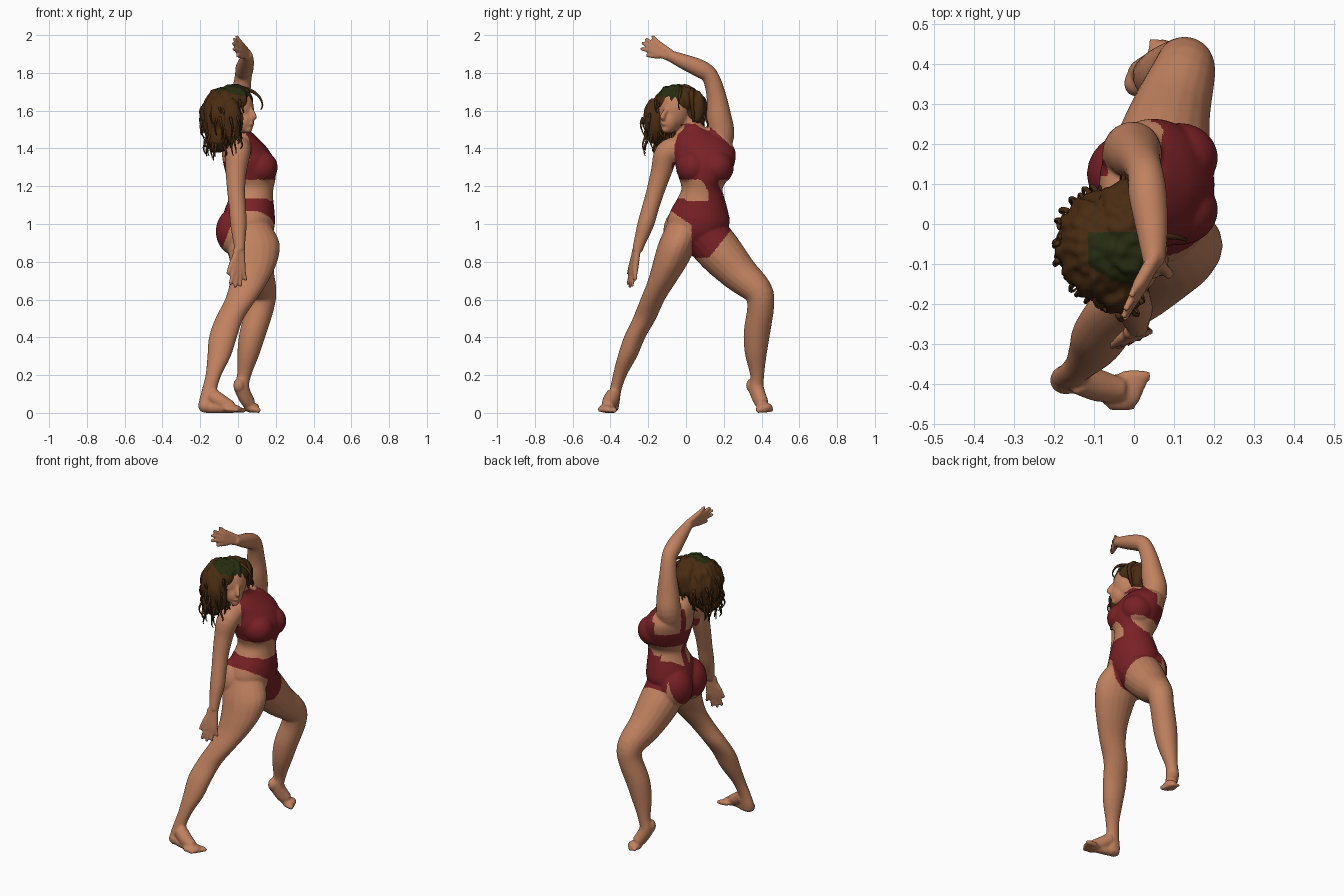
import bpy, bmesh, math, random
from mathutils import Vector, Matrix, noise

random.seed(4)


def material(name, rgb):
    m = bpy.data.materials.new(name)
    m.diffuse_color = (*rgb, 1)
    return m


skin = material("skin", (0.53, 0.22, 0.115))
red = material("swimsuit red", (0.19, 0.015, 0.019))
brown = material("hair brown", (0.068, 0.025, 0.006))
green = material("dark green", (0.021, 0.025, 0.005))


def smooth_path(pts, steps=4):
    """Catmull-Rom interpolation of points that also carry radii."""
    p = [Vector(q) for q in pts]
    out = []
    for i in range(len(p) - 1):
        a, b, c, d = p[max(i - 1, 0)], p[i], p[i + 1], p[min(i + 2, len(p) - 1)]
        for k in range(steps):
            t = k / steps
            out.append(0.5 * (2 * b + (c - a) * t + (2 * a - 5 * b + 4 * c - d) * t * t
                              + (3 * b - a - 3 * c + d) * t ** 3))
    return out + [p[-1]]


def tube(bm, pts, sides=20, steps=4):
    """Closed tube. (x,y,z,r): rings square to the path; (x,y,z,rx,ry): level rings."""
    path = smooth_path(pts, steps)
    u, v, old, rings = Vector((1, 0, 0)), Vector((0, 1, 0)), None, []
    for i, q in enumerate(path):
        c = Vector(q[:3])
        if len(q) == 4:
            t = (Vector(path[min(i + 1, len(path) - 1)][:3]) - Vector(path[max(i - 1, 0)][:3])).normalized()
            r = (old or Vector((0, 0, 1))).rotation_difference(t)
            u, v, old = r @ u, r @ v, t
        rx, ry = q[3], q[-1]
        rings.append([bm.verts.new(c + u * rx * math.cos(a) + v * ry * math.sin(a))
                      for a in (2 * math.pi * k / sides for k in range(sides))])
    for a, b in zip(rings, rings[1:]):
        for k in range(sides):
            j = (k + 1) % sides
            bm.faces.new((a[k], a[j], b[j], b[k]))
    bm.faces.new(rings[0][::-1])
    bm.faces.new(rings[-1])


def ball(bm, c, r):
    m = Matrix.Translation(c) @ Matrix.Diagonal((*r, 1))
    bmesh.ops.create_uvsphere(bm, u_segments=24, v_segments=16, radius=1, matrix=m)


def finish(bm, name, mats, voxel=0, iterations=0):
    bmesh.ops.recalc_face_normals(bm, faces=bm.faces)
    me = bpy.data.meshes.new(name)
    bm.to_mesh(me)
    bm.free()
    ob = bpy.data.objects.new(name, me)
    bpy.context.collection.objects.link(ob)
    if voxel:
        rm = ob.modifiers.new("Blend", 'REMESH')
        rm.mode, rm.voxel_size = 'VOXEL', voxel
        sm = ob.modifiers.new("Soften", 'SMOOTH')
        sm.factor, sm.iterations = 0.5, iterations
        dg = bpy.context.evaluated_depsgraph_get()
        ob.data = bpy.data.meshes.new_from_object(ob.evaluated_get(dg))
        ob.modifiers.clear()
    ob.data.materials.clear()
    for m in mats:
        ob.data.materials.append(m)
    for p in ob.data.polygons:
        p.use_smooth, p.material_index = True, 0
    return ob


def hand(bm, wrist, direction, side, thumb, length):
    """Four fingers that merge into a palm, and a thumb."""
    w, d, s = Vector(wrist), Vector(direction).normalized(), Vector(side).normalized()
    for k, l in zip((-1.5, -0.5, 0.5, 1.5), (0.93, 1, 0.97, 0.82)):
        knuckle = w + d * length * 0.5 + s * k * 0.017
        tip = w + d * length * l + s * k * 0.03
        tube(bm, [(*(w + s * k * 0.01), 0.018), (*knuckle, 0.016),
                  (*((knuckle + tip) / 2), 0.0115), (*tip, 0.009)], 10)
    tube(bm, [(*(w + d * 0.015), 0.018), (*(w + d * length * 0.32 + s * thumb * 0.035), 0.015),
              (*(w + d * length * 0.65 + s * thumb * 0.062), 0.009)], 10)


body = bmesh.new()
# Torso and neck
tube(body, [(.05, .05, .85, .06, .05), (.05, .06, .93, .125, .125), (.055, .065, 1.0, .14, .165),
            (.06, .07, 1.07, .133, .152), (.07, .08, 1.14, .116, .123), (.075, .085, 1.19, .113, .109),
            (.07, .095, 1.25, .13, .135), (.058, .1, 1.33, .138, .16), (.035, .1, 1.4, .122, .157),
            (.01, .07, 1.46, .09, .135), (-.005, .035, 1.51, .058, .07), (-.005, 0, 1.57, .05, .05)], 32)
for y in (.035, .165):
    ball(body, (.112, y, 1.3), (.098, .088, .092))
for y in (-.015, .125):
    ball(body, (-.005, y, .96), (.113, .105, .13))
# Head, jaw, nose, lips
ball(body, (-.005, -.06, 1.605), (.09, .085, .115))
ball(body, (.032, -.088, 1.545), (.055, .052, .065))
ball(body, (.052, -.105, 1.503), (.025, .025, .022))
tube(body, [(.07, -.102, 1.61, .01), (.087, -.125, 1.567, .014), (.078, -.112, 1.552, .008)], 10)
ball(body, (.07, -.115, 1.53), (.016, .017, .011))
# Lowered arm and hand
tube(body, [(.01, -.03, 1.41, .06), (0, -.1, 1.375, .066), (-.01, -.13, 1.28, .056),
            (-.01, -.16, 1.18, .048), (-.003, -.187, 1.09, .045), (.003, -.213, 1.0, .044),
            (.006, -.24, .92, .034), (.01, -.258, .86, .027)])
hand(body, (.005, -.262, .865), (-.03, -.15, -1), (.9, .38, 0), -1, .205)
# Raised arm and hand
tube(body, [(0, .14, 1.38, .08), (-.005, .183, 1.47, .073), (.005, .174, 1.57, .066),
            (.015, .16, 1.68, .052), (.028, .128, 1.782, .045), (.034, .075, 1.822, .048),
            (.045, -.015, 1.861, .04), (.05, -.1, 1.897, .027)])
hand(body, (.05, -.09, 1.895), (-.42, -.75, .42), (.1, .5, .85), -1, .175)
# Straight leg
tube(body, [(.055, -.01, 1.0, .115, .09), (.08, -.045, .9, .14, .1), (.082, -.08, .8, .126, .094),
            (.06, -.125, .7, .102, .077), (.014, -.177, .6, .083, .065), (-.045, -.22, .5, .075, .062),
            (-.08, -.272, .4, .074, .057), (-.1, -.31, .3, .062, .052), (-.13, -.35, .2, .042, .037),
            (-.152, -.373, .12, .04, .031), (-.163, -.385, .05, .046, .033), (-.165, -.387, .012, .038, .028)])
# Bent leg
tube(body, [(.05, .08, .97, .125), (.068, .18, .85, .12), (.092, .28, .74, .1),
            (.125, .38, .645, .079), (.12, .395, .56, .071), (.08, .376, .43, .07),
            (.055, .37, .32, .059), (.032, .377, .2, .037), (.022, .375, .13, .038),
            (.06, .405, .05, .034)])
# Flat foot
ball(body, (-.17, -.392, .035), (.04, .034, .035))
tube(body, [(-.14, -.385, .095, .04), (-.085, -.405, .055, .04), (-.03, -.415, .03, .03)])
tube(body, [(-.16, -.39, .028, .03), (-.09, -.41, .028, .03), (-.03, -.42, .024, .025)])
ball(body, (-.035, -.42, .022), (.055, .046, .022))
# Foot on its toes
ball(body, (.005, .352, .145), (.03, .034, .04))
tube(body, [(.01, .36, .13, .032), (.04, .385, .07, .032), (.07, .41, .03, .028)])
ball(body, (.072, .415, .028), (.042, .044, .027))
for k in range(5):
    r = .015 - .0015 * k
    x, y = .022 - .009 * k, -.38 - .0195 * k
    tube(body, [(x - .05, y, .018, r), (x, y, .014, r), (x + .018, y, .012, r * .7)], 10)
    x, y = .105 - .007 * k, .385 + .017 * k
    tube(body, [(x - .04, y, .022, r), (x, y, .014, r), (x + .014, y, .012, r * .7)], 10)
figure = finish(body, "body_with_swimsuit", [skin, red], 0.0065, 5)


def in_suit(x, y, z):
    """Halter top, side cut-outs with a slanted centre strip, high-cut bottom."""
    if y < -.125 or z > 1.53 or (y < -.1 and z > 1.12):
        return False
    if z > 1.235:
        if x > .04:
            return -.06 + max(0, z - 1.42) * .3 < y < .1 + (1.54 - z) * 1.1
        return y > -.075 and (z < 1.33 or (z < 1.47 and abs(abs(y - .07) - .07) < .022))
    if z > 1.08 + min(.055, abs(y - .08) * .6):
        if x > .04:
            # rounded cut-out corners beside the strip
            flare = max(0, abs(z - 1.185) - .025) * .6
            return abs(y - (.125 + (1.235 - z) * .45)) < .036 + flare or z < 1.12
        return abs(y - .08) < .022
    if x > -.02:
        if y < .03:
            return z > 1.0 + (.02 - y) * .7
        return z > .82 + max(0, y - .12) * 1.25
    if abs(y - .06) < .03:
        return z > .84
    return z > .87 + max(0, x + .085) * 2.6


for p in figure.data.polygons:
    if in_suit(*p.center):
        p.material_index = 1

# Hair mass, with a streaky surface and a dark green patch on the crown
clumps = [((-.08, -.055, 1.575), (.115, .14, .15)), ((-.02, -.04, 1.655), (.095, .125, .085)),
          ((-.015, .05, 1.61), (.07, .062, .1)), ((-.035, -.17, 1.55), (.058, .055, .12)),
          ((-.1, -.09, 1.47), (.065, .09, .09))]
mass = bmesh.new()
for c, r in clumps:
    ball(mass, c, r)
hair = finish(mass, "hair", [brown, green], 0.008, 4)
for v in hair.data.vertices:
    v.co += v.normal * 0.012 * noise.noise(Vector((v.co.x * 40, v.co.y * 40, v.co.z * 7)))
for p in hair.data.polygons:
    x, y, z = p.center
    if -.115 < x and -.165 + max(0, -x) * .5 < y < -.02 and z > 1.685 - max(0, x) * .3:
        p.material_index = 1

# Loose curly locks around the hair
locks = bmesh.new()
for i in range(120):
    c, r = clumps[random.choice((0, 0, 0, 1, 2, 3, 4))]
    a, h = random.uniform(0, 2 * math.pi), random.uniform(-.75, .4)
    s = math.sqrt(1 - h * h)
    d = Vector((math.cos(a) * s, math.sin(a) * s, h))
    start = Vector(c) + Vector([d[k] * r[k] * .95 for k in range(3)])
    if start.x > .025:
        continue
    n, f = random.uniform(.05, .12), random.uniform(0, 6)
    pts = []
    for k in range(5):
        t = k / 4
        out = d * .015 * math.sin(t * 3)
        wave = Vector((math.cos(f + t * 4), math.sin(f + t * 4), 0)) * .007
        q = start + out + wave - Vector((0, 0, n * t))
        q.z = max(q.z, 1.335 + .02 * random.random())
        pts.append((*q, .008 * (1 - t * .75)))
    tube(locks, pts, 6, 3)
# Fringe curl in front of the face
tube(locks, [(.03, -.03, 1.72, .01), (.08, -.03, 1.70, .009), (.115, -.035, 1.67, .006),
             (.13, -.04, 1.63, .004), (.12, -.035, 1.605, .003)], 6)
tube(locks, [(.02, .03, 1.71, .016), (.06, .03, 1.67, .014), (.06, .035, 1.60, .01), (.045, .04, 1.54, .005)], 6)
finish(locks, "hair_locks", [brown])
